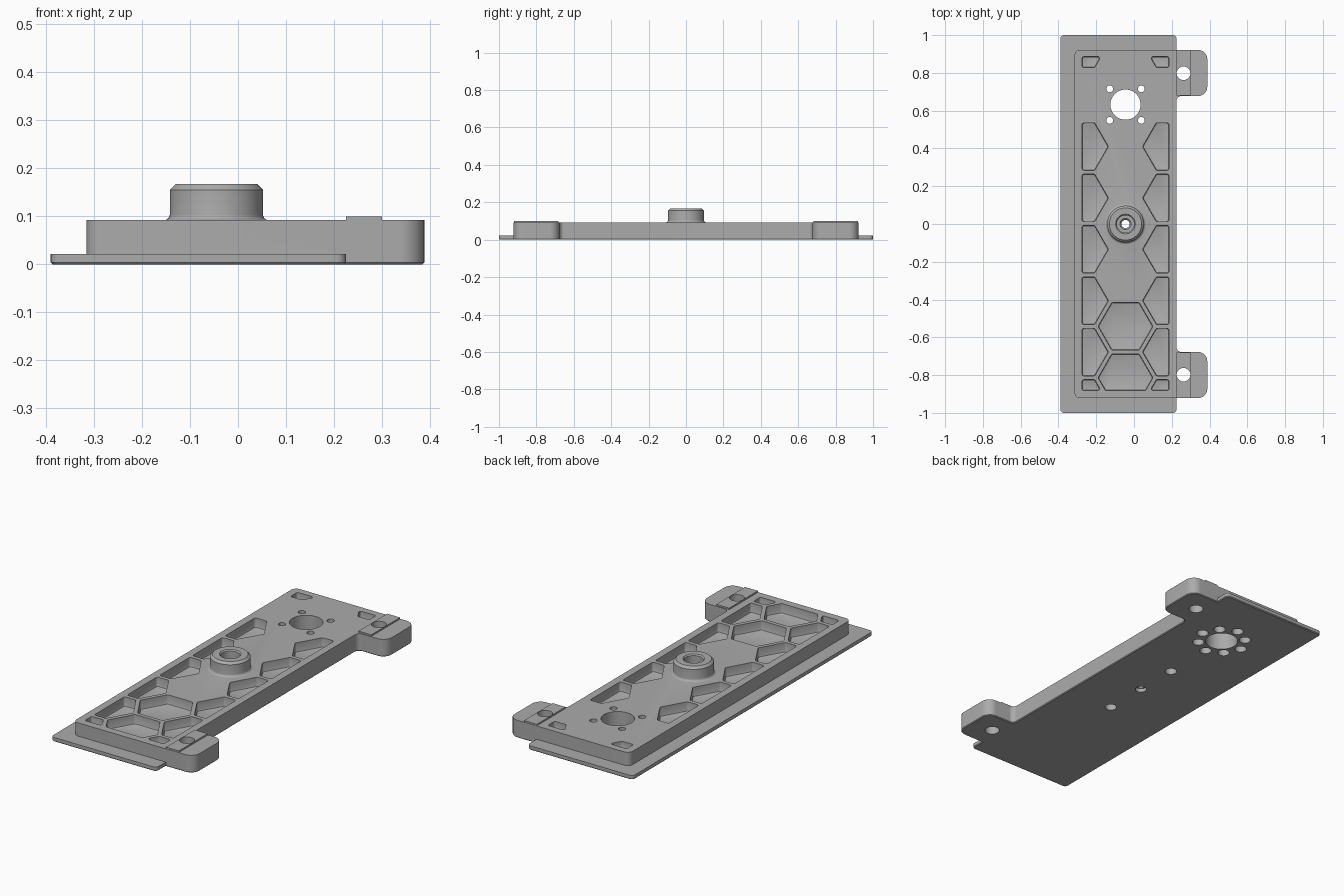
import bpy, bmesh, math
from mathutils import Vector

cube = bpy.data.objects.get("Cube")
if cube:
    bpy.data.objects.remove(cube, do_unlink=True)

CX = -0.045          # centre line of boss, bore and pockets
TOP = 0.092          # top face of the body

metal = bpy.data.materials.new("grey metal")
metal.use_nodes = True
colour = (0.41, 0.41, 0.41, 1)
metal.diffuse_color = colour
metal.node_tree.nodes["Principled BSDF"].inputs["Base Color"].default_value = colour


def to_object(bm, name):
    bmesh.ops.recalc_face_normals(bm, faces=bm.faces)
    mesh = bpy.data.meshes.new(name)
    bm.to_mesh(mesh)
    bm.free()
    mesh.materials.append(metal)
    obj = bpy.data.objects.new(name, mesh)
    bpy.context.collection.objects.link(obj)
    return obj


def rounded(corners, segs=8):
    """Outline from (x, y, radius) corners."""
    pts = []
    for i, (x, y, r) in enumerate(corners):
        p = Vector((x, y))
        if r == 0:
            pts.append(p)
            continue
        a = (Vector(corners[i - 1][:2]) - p).normalized()
        b = (Vector(corners[(i + 1) % len(corners)][:2]) - p).normalized()
        half = a.angle(b) / 2
        start, end = p + a * r / math.tan(half), p + b * r / math.tan(half)
        centre = p + (a + b).normalized() * r / math.sin(half)
        for k in range(segs + 1):
            d = (start - centre).lerp(end - centre, k / segs)
            pts.append(centre + d.normalized() * r)
    return pts


def add_prism(bm, pts, z0, z1, edge=0, segs=1):
    """Extrude an outline; edge softens the rim of its lower face."""
    face = bm.faces.new([bm.verts.new((p[0], p[1], z0)) for p in pts])
    rim = list(face.edges)
    new = bmesh.ops.extrude_face_region(bm, geom=[face], use_keep_orig=True)["geom"]
    bmesh.ops.translate(bm, vec=(0, 0, z1 - z0),
                        verts=[g for g in new if isinstance(g, bmesh.types.BMVert)])
    if edge:
        bmesh.ops.bevel(bm, geom=rim, offset=edge, segments=segs, profile=0.5,
                        affect='EDGES', clamp_overlap=True)


def prism(name, corners, z0, z1, edge=0):
    bm = bmesh.new()
    add_prism(bm, rounded(corners), z0, z1, edge)
    return to_object(bm, name)


def add_turned(bm, x, y, profile, n=40):
    """Closed solid of revolution from (radius, z) pairs, bottom to top."""
    rings = [[bm.verts.new((x + r * math.cos(math.tau * k / n),
                            y + r * math.sin(math.tau * k / n), z)) for k in range(n)]
             for r, z in profile]
    for lo, hi in zip(rings, rings[1:]):
        for k in range(n):
            j = (k + 1) % n
            bm.faces.new((lo[k], lo[j], hi[j], hi[k]))
    bm.faces.new(rings[0][::-1])
    bm.faces.new(rings[-1])


def combine(target, other, operation):
    mod = target.modifiers.new(operation.lower(), 'BOOLEAN')
    mod.operation, mod.object, mod.solver = operation, other, 'EXACT'
    bpy.context.view_layer.objects.active = target
    bpy.ops.object.modifier_apply(modifier=mod.name)
    bpy.data.objects.remove(other, do_unlink=True)


# Body with two mounting lugs on its left side
R, X = 0.225, 0.388
body = prism("base_plate", [
    (-0.315, -0.922, 0.03), (X, -0.922, 0.05), (X, -0.677, 0.05), (R, -0.677, 0.025),
    (R, 0.677, 0.025), (X, 0.677, 0.05), (X, 0.922, 0.05), (-0.315, 0.922, 0.03)],
    0, TOP, 0.004)

# Thin flange around the foot
flange = prism("flange", [(-0.39, -1, 0.02), (R, -1, 0.02), (R, 1, 0.02), (-0.39, 1, 0.02)],
               0, 0.022, 0.004)
combine(body, flange, 'UNION')

# Raised pads across the lugs
for s in (-1, 1):
    pad = prism("lug_pad", [(R, s * 0.681, 0), (0.3, s * 0.681, 0),
                            (0.3, s * 0.92, 0), (R, s * 0.92, 0)], 0.05, 0.1)
    combine(body, pad, 'UNION')

# Central boss with a flared foot and chamfered rim
bm = bmesh.new()
foot = [(0.109 - 0.012 * math.sin(a), TOP + 0.012 * (1 - math.cos(a)))
        for a in (math.pi / 2 * k / 5 for k in range(6))]
add_turned(bm, CX, 0, [(0.109, 0.08)] + foot + [(0.097, 0.155), (0.085, 0.167)], 64)
combine(body, to_object(bm, "boss"), 'UNION')

# Honeycomb pockets, trimmed to a rectangle
LIMITS = [((-0.275, 0), (-1, 0)), ((0.185, 0), (1, 0)),
          ((0, -0.882), (0, -1)), ((0, 0.886), (0, 1))]
PITCH, HEX = 0.272, 0.145


def pocket(bm, cx, cy):
    tmp = bmesh.new()
    tmp.faces.new([tmp.verts.new((cx + HEX * math.cos(k * math.pi / 3),
                                  cy + HEX * math.sin(k * math.pi / 3), 0)) for k in range(6)])
    for co, no in LIMITS:
        bmesh.ops.bisect_plane(tmp, geom=tmp.verts[:] + tmp.edges[:] + tmp.faces[:],
                               plane_co=(*co, 0), plane_no=(*no, 0), clear_outer=True)
    tmp.faces.ensure_lookup_table()
    corners = [(v.co.x, v.co.y, 0.01) for v in tmp.faces[0].verts]
    tmp.free()
    add_prism(bm, rounded(corners, 4), 0.042, 0.2, 0.007, 2)


cuts = bmesh.new()
for side in (-1, 1):
    for row in (-2, 0, 1, 2, 3, 4, 5):
        pocket(cuts, CX + side * PITCH * math.sqrt(3) / 2, 0.41 - row * PITCH)
for row in (3.5, 4.5):
    pocket(cuts, CX, 0.41 - row * PITCH)

# Large bore with four stepped screw holes and four blind holes
BY = 0.632
add_turned(cuts, CX, BY, [(0.08, -0.1), (0.08, 0.2)], 64)
for k in range(4):
    a = math.pi / 2 * k
    add_turned(cuts, CX + 0.125 * math.cos(a), BY + 0.125 * math.sin(a),
               [(0.029, -0.1), (0.029, 0.04)], 24)
    a += math.pi / 4
    add_turned(cuts, CX + 0.118 * math.cos(a), BY + 0.118 * math.sin(a),
               [(0.029, -0.1), (0.029, 0.04), (0.018, 0.04), (0.018, 0.2)], 24)

# Boss bore, blind holes beside it underneath, and lug holes
add_turned(cuts, CX, 0, [(0.028, -0.1), (0.028, 0.02), (0.021, 0.02), (0.021, 0.11),
                         (0.03, 0.12), (0.046, 0.12), (0.046, 0.161), (0.058, 0.173)])
for s in (-1, 1):
    add_turned(cuts, CX, s * 0.235, [(0.029, -0.1), (0.029, 0.04)], 24)
    add_turned(cuts, 0.262, s * 0.798, [(0.036, -0.1), (0.036, 0.2)])
combine(body, to_object(cuts, "hole_cutters"), 'DIFFERENCE')

# Smooth curves, crisp edges
bpy.ops.object.select_all(action='DESELECT')
body.select_set(True)
bpy.context.view_layer.objects.active = body
bpy.ops.object.shade_smooth_by_angle(angle=math.radians(30))
